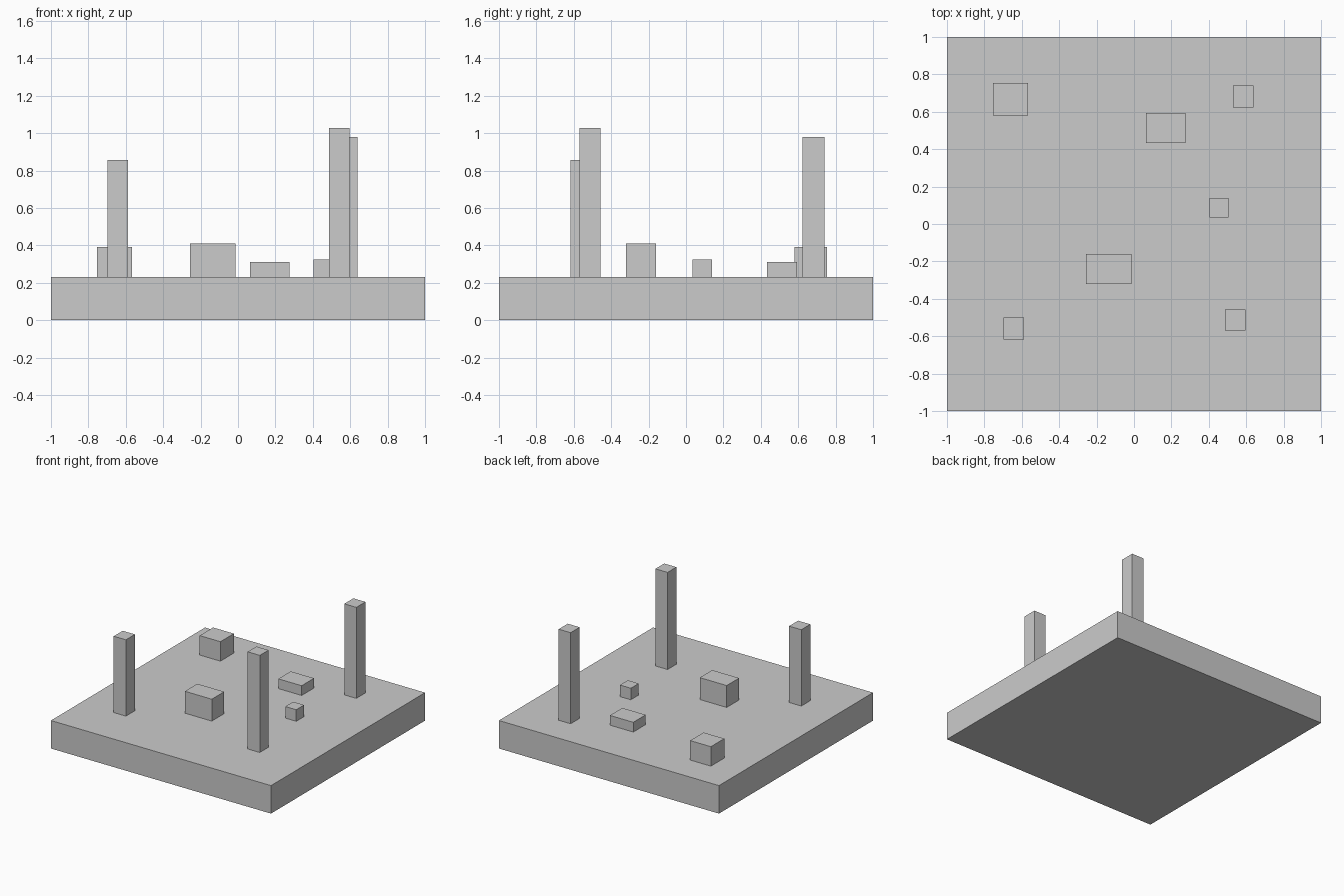
import bpy
import bmesh

if "Cube" in bpy.data.objects:
    bpy.data.objects.remove(bpy.data.objects["Cube"])

SLAB_TOP = 0.23


def box(name, x0, x1, y0, y1, z0, z1):
    bm = bmesh.new()
    bmesh.ops.create_cube(bm, size=1)
    for v in bm.verts:
        v.co.x = x1 if v.co.x > 0 else x0
        v.co.y = y1 if v.co.y > 0 else y0
        v.co.z = z1 if v.co.z > 0 else z0
    mesh = bpy.data.meshes.new(name)
    bm.to_mesh(mesh)
    bm.free()
    obj = bpy.data.objects.new(name, mesh)
    bpy.context.collection.objects.link(obj)
    return obj


# Base slab
box("base_slab", -1, 1, -1, 1, 0, SLAB_TOP)

# Posts and blocks standing on the slab: x range, y range, top height
standing = {
    "front_left_post": (-0.698, -0.587, -0.617, -0.50, 0.857),
    "front_right_post": (0.487, 0.597, -0.57, -0.456, 1.028),
    "back_right_post": (0.53, 0.639, 0.623, 0.741, 0.978),
    "back_left_block": (-0.754, -0.566, 0.58, 0.754, 0.39),
    "centre_block": (-0.257, -0.013, -0.322, -0.161, 0.41),
    "low_block": (0.064, 0.276, 0.432, 0.593, 0.31),
    "small_block": (0.405, 0.504, 0.036, 0.138, 0.325),
}
for name, (x0, x1, y0, y1, top) in standing.items():
    box(name, x0, x1, y0, y1, SLAB_TOP, top)
